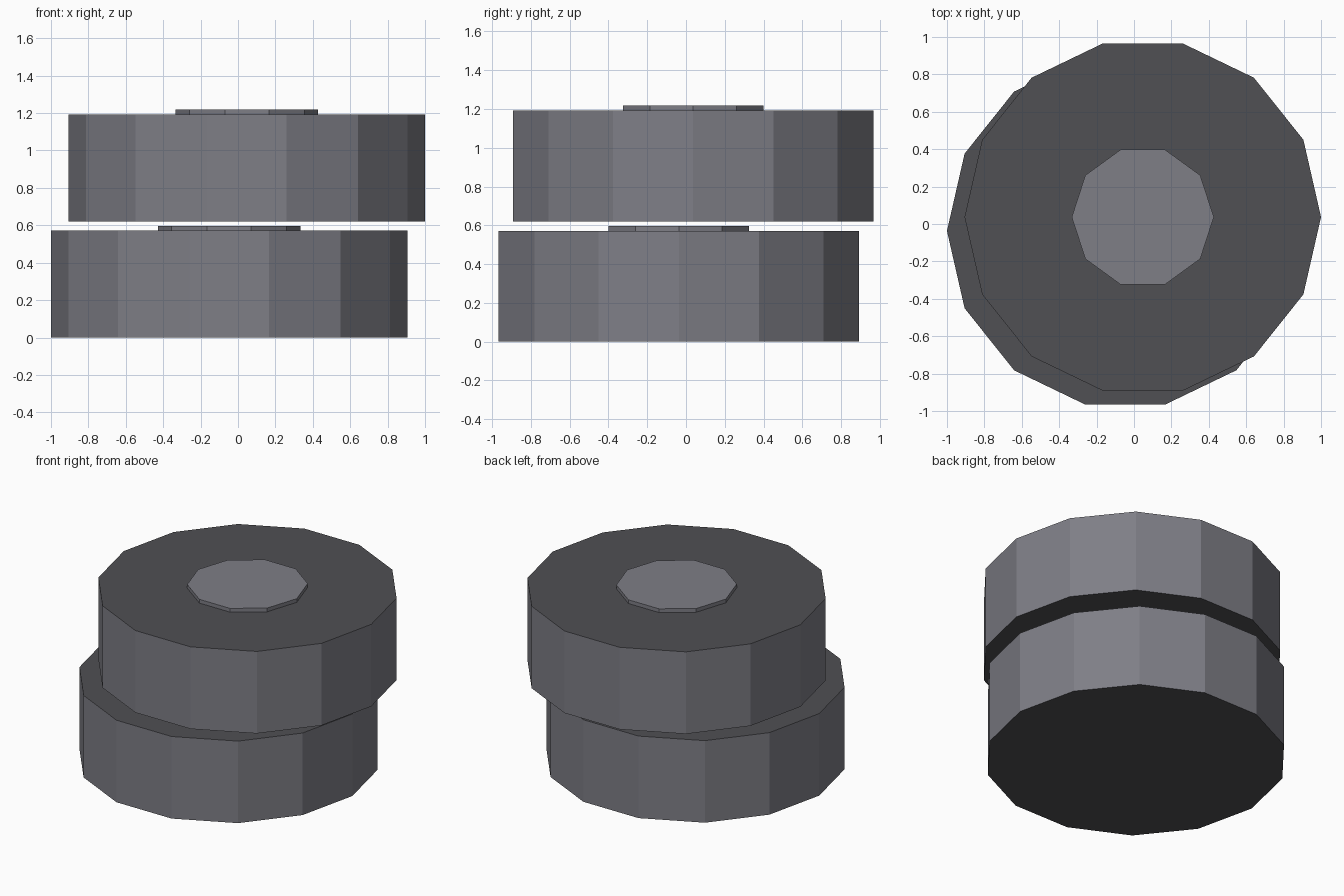
import bpy
import bmesh
from math import pi
from mathutils import Matrix

default = bpy.data.objects.get("Cube")
if default:
    bpy.data.objects.remove(default)


def make_material(name, rgb):
    mat = bpy.data.materials.new(name)
    mat.use_nodes = True
    color = (*rgb, 1.0)
    mat.diffuse_color = color
    mat.node_tree.nodes["Principled BSDF"].inputs["Base Color"].default_value = color
    return mat


side_grey = make_material("light grey", (0.21, 0.21, 0.24))
face_grey = make_material("dark grey", (0.08, 0.08, 0.087))


def prism(name, sides, radius, bottom, top, center, materials):
    """Flat-shaded upright prism; end faces use the last material."""
    bm = bmesh.new()
    bmesh.ops.create_cone(bm, cap_ends=True, segments=sides, radius1=radius,
                          radius2=radius, depth=top - bottom,
                          matrix=Matrix.Rotation(pi / 2, 4, "Z"))
    bm.normal_update()
    for face in bm.faces:
        if abs(face.normal.z) > 0.5:
            face.material_index = len(materials) - 1
    mesh = bpy.data.meshes.new(name)
    bm.to_mesh(mesh)
    bm.free()
    for mat in materials:
        mesh.materials.append(mat)
    obj = bpy.data.objects.new(name, mesh)
    obj.location = (*center, (bottom + top) / 2)
    bpy.context.collection.objects.link(obj)
    return obj


# Two offset stacked drums, each with a thin raised disc on top
DRUM_HEIGHT, DISC_HEIGHT = 0.571, 0.026
for label, center, base in (("lower", (-0.047, -0.037), 0.0),
                            ("upper", (0.047, 0.037), 0.621)):
    rim = base + DRUM_HEIGHT
    prism(label + "_drum", 14, 0.953, base, rim, center, [side_grey, face_grey])
    prism(label + "_disc", 10, 0.38, rim, rim + DISC_HEIGHT, center, [side_grey])
